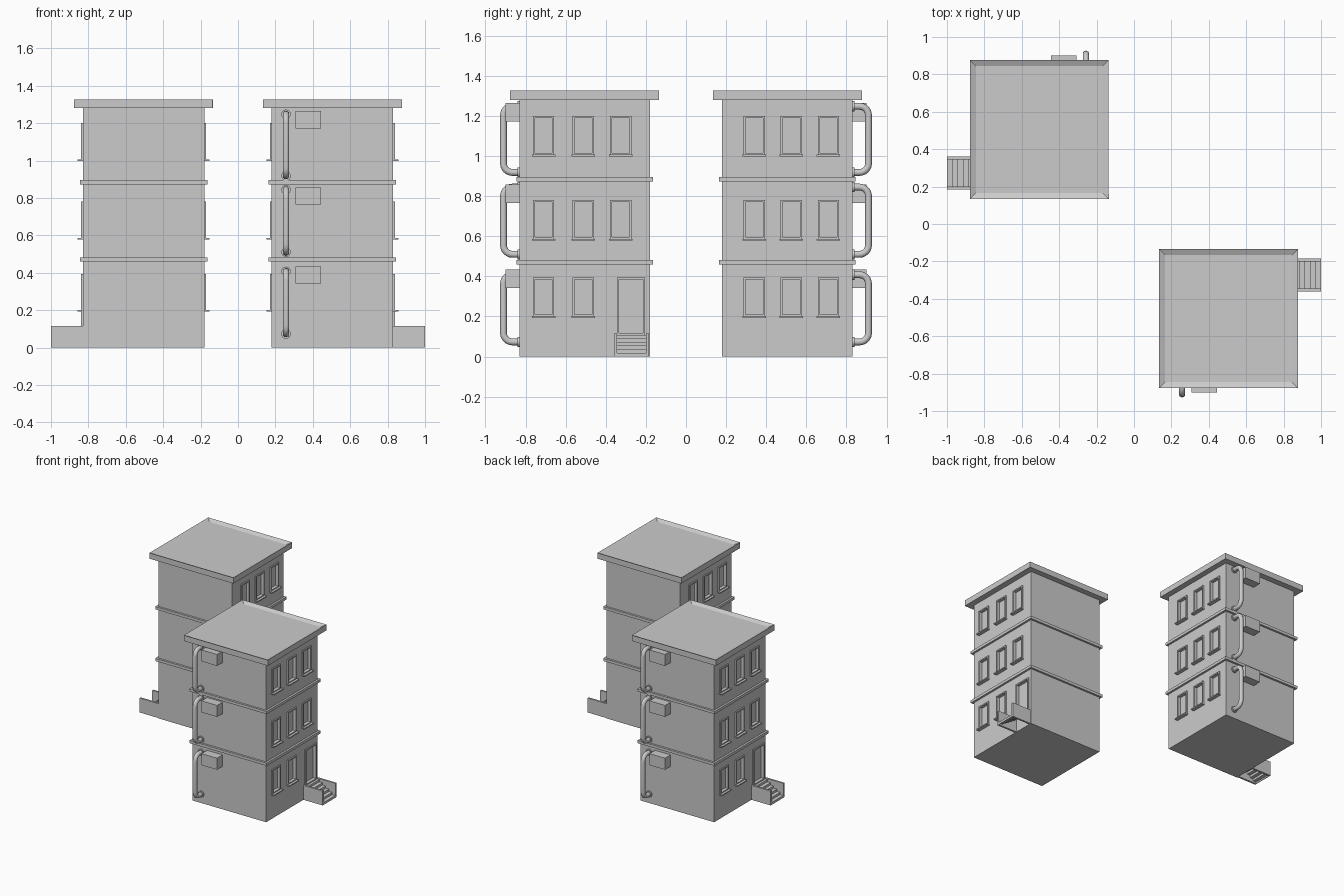
import bpy, bmesh, math
from mathutils import Vector, Matrix

if "Cube" in bpy.data.objects:
    bpy.data.objects.remove(bpy.data.objects["Cube"])

X0, X1, Y0, Y1 = 0.18, 0.83, -0.83, -0.18      # tower footprint
FLOORS = (0.0, 0.385, 0.805)                   # window height offsets
COLUMNS = (-0.71, -0.512, -0.325)
parts = []


def finish(name, bm):
    bmesh.ops.recalc_face_normals(bm, faces=bm.faces)
    me = bpy.data.meshes.new(name)
    bm.to_mesh(me)
    bm.free()
    ob = bpy.data.objects.new(name, me)
    bpy.context.collection.objects.link(ob)
    return ob


def add_box(bm, x0, x1, y0, y1, z0, z1):
    size = Matrix.Diagonal((abs(x1 - x0), y1 - y0, z1 - z0, 1))
    mid = Matrix.Translation(((x0 + x1) / 2, (y0 + y1) / 2, (z0 + z1) / 2))
    return bmesh.ops.create_cube(bm, size=1, matrix=mid @ size)


def boxes(name, *dims):
    bm = bmesh.new()
    for d in dims:
        add_box(bm, *d)
    ob = finish(name, bm)
    parts.append(ob)
    return ob


# openings: (wall x, outward sign, y0, y1, z0, z1, has sill)
openings = []
for f, dz in enumerate(FLOORS):
    for c, y in enumerate(COLUMNS):
        if not (f == 0 and c == 2):
            openings.append((X1, 1, y - 0.053, y + 0.053, 0.2 + dz, 0.395 + dz, True))
    for y in (-0.71, -0.525, -0.34):
        openings.append((X0, -1, y - 0.053, y + 0.053, 0.2 + dz, 0.395 + dz, True))
openings.append((X1, 1, -0.345, -0.205, 0.108, 0.395, False))

# walls with shallow recesses for the windows and door
walls = boxes("walls", (X0, X1, Y0, Y1, 0, 1.285))
bm = bmesh.new()
W = 0.01
for x, s, y0, y1, z0, z1, sill in openings:
    add_box(bm, x - 0.015, x + 0.015, y0 + W, y1 - W, z0 + W, z1 - W)
cutter = finish("opening_cutter", bm)
cutter.hide_render = True
mod = walls.modifiers.new("openings", 'BOOLEAN')
mod.operation = 'DIFFERENCE'
mod.solver = 'EXACT'
mod.object = cutter
dg = bpy.context.evaluated_depsgraph_get()
walls.data = bpy.data.meshes.new_from_object(walls.evaluated_get(dg))
walls.modifiers.clear()
bpy.data.objects.remove(cutter)

# raised frames and sills
frames, sills = [], []
for x, s, y0, y1, z0, z1, sill in openings:
    xo = x + s * 0.01
    frames += [(x, xo, y0, y0 + W, z0, z1), (x, xo, y1 - W, y1, z0, z1),
               (x, xo, y0 + W, y1 - W, z1 - W, z1), (x, xo, y0 + W, y1 - W, z0, z0 + W)]
    if sill:
        sills.append((x, x + s * 0.028, y0 - 0.006, y1 + 0.006, z0 - 0.007, z0 + 0.002))
boxes("opening_frames", *frames)
boxes("window_sills", *sills)

# storey bands
G = 0.016
boxes("storey_bands", *[(X0 - G, X1 + G, Y0 - G, Y1 + G, z, z + 0.022) for z in (0.46, 0.873)])

# flat roof with a raised rim
bm = bmesh.new()
add_box(bm, 0.135, 0.877, -0.877, -0.135, 1.28, 1.326)
top = max(bm.faces, key=lambda f: f.calc_center_median().z)
bmesh.ops.inset_region(bm, faces=[top], thickness=0.045)
bmesh.ops.translate(bm, verts=top.verts, vec=(0, 0, -0.015))
parts.append(finish("roof", bm))

# entrance stairs: side walls and open-backed steps
boxes("stair_sides", (X1, 1.0, -0.36, -0.345, 0, 0.115), (X1, 1.0, -0.2, -0.185, 0, 0.115))
N, rise, run = 6, 0.018, 0.17 / 6
steps = []
for i in range(N):
    x, z = 1.0 - i * run, (i + 1) * rise
    steps.append((x - run, x, -0.345, -0.2, z - 0.005, z))
    steps.append((x - 0.005, x, -0.345, -0.2, z - rise - (0 if i == 0 else 0.005), z - 0.005))
boxes("stair_steps", *steps)

# air conditioner boxes
boxes("air_conditioners", *[(0.308, 0.445, -0.9, Y0, z, z + 0.092) for z in (0.343, 0.765, 1.172)])


# wall pipes with rounded elbows and flanges
def pipe(name, x, zlo, zhi):
    yo, r = -0.91, 0.045
    pts = [(x, Y0, zhi)]
    for cz, a0 in ((zhi - r, 90), (zlo + r, 180)):
        for k in range(7):
            a = math.radians(a0 + k * 15)
            pts.append((x, yo + r + r * math.cos(a), cz + r * math.sin(a)))
    pts.append((x, Y0, zlo))
    bm = bmesh.new()
    rings = []
    for i, p in enumerate(pts):
        t = (Vector(pts[min(i + 1, len(pts) - 1)]) - Vector(pts[max(i - 1, 0)])).normalized()
        side, n = Vector((1, 0, 0)), t.cross(Vector((1, 0, 0)))
        rings.append([bm.verts.new(Vector(p) + 0.017 * (side * math.cos(k * math.pi / 8) + n * math.sin(k * math.pi / 8)))
                      for k in range(16)])
    for a, b in zip(rings, rings[1:]):
        for k in range(16):
            bm.faces.new((a[k], a[k - 1], b[k - 1], b[k]))
    for z in (zlo, zhi):
        m = Matrix.Translation((x, Y0 - 0.004, z)) @ Matrix.Rotation(math.pi / 2, 4, 'X')
        bmesh.ops.create_cone(bm, cap_ends=True, segments=16, radius1=0.025, radius2=0.025, depth=0.01, matrix=m)
    ob = finish(name, bm)
    parts.append(ob)
    bpy.ops.object.select_all(action='DESELECT')
    ob.select_set(True)
    bpy.context.view_layer.objects.active = ob
    bpy.ops.object.shade_smooth_by_angle(angle=math.radians(35))


for i, z in enumerate((0.073, 0.51, 0.918)):
    pipe(f"pipe_{i + 1}", 0.257, z, z + (0.335 if i < 2 else 0.33))

# second tower: the same parts turned half way round the centre
for ob in parts[:]:
    twin = ob.copy()
    twin.name = ob.name + "_rear_tower"
    twin.rotation_euler.z = math.pi
    bpy.context.collection.objects.link(twin)
